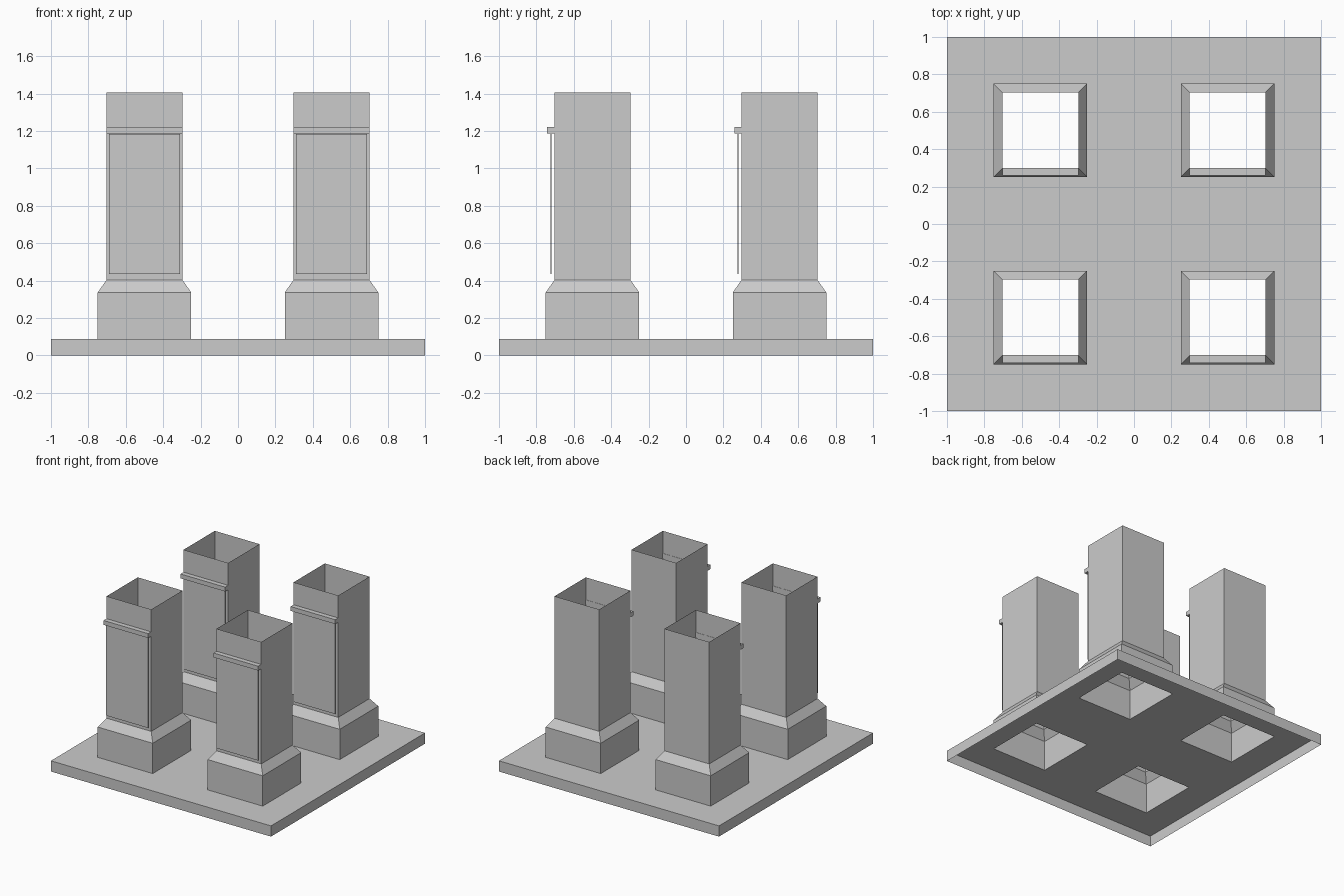
import bpy, bmesh

if "Cube" in bpy.data.objects:
    bpy.data.objects.remove(bpy.data.objects["Cube"])


def make_object(name, bm):
    bmesh.ops.recalc_face_normals(bm, faces=bm.faces)
    mesh = bpy.data.meshes.new(name)
    bm.to_mesh(mesh)
    bm.free()
    obj = bpy.data.objects.new(name, mesh)
    bpy.context.collection.objects.link(obj)
    return obj


def square_ring(bm, cx, cy, half, z):
    return [bm.verts.new((cx + sx * half, cy + sy * half, z))
            for sx, sy in ((-1, -1), (1, -1), (1, 1), (-1, 1))]


def square_tube(name, cx, cy, profile):
    """Open-ended square shell following (half width, height) pairs."""
    bm = bmesh.new()
    rings = [square_ring(bm, cx, cy, h, z) for h, z in profile]
    for a, b in zip(rings, rings[1:]):
        for i in range(4):
            j = (i + 1) % 4
            bm.faces.new((a[i], a[j], b[j], b[i]))
    return make_object(name, bm)


def box(name, x, y, z):
    """Box from (min, max) ranges."""
    bm = bmesh.new()
    bmesh.ops.create_cube(bm, size=1)
    for v in bm.verts:
        v.co = [r[0] if c < 0 else r[1] for c, r in zip(v.co, (x, y, z))]
    return make_object(name, bm)


SLAB_TOP = 0.088
FOOT = 0.25
SHAFT = 0.203

# Base slab: hollow underneath, with square openings below the stacks
bm = bmesh.new()
steps = (-1, -0.5 - FOOT, -0.5 + FOOT, 0.5 - FOOT, 0.5 + FOOT, 1)
grid = [[bm.verts.new((x, y, SLAB_TOP)) for y in steps] for x in steps]
for i in range(5):
    for j in range(5):
        if not (i in (1, 3) and j in (1, 3)):
            bm.faces.new((grid[i][j], grid[i + 1][j],
                          grid[i + 1][j + 1], grid[i][j + 1]))
# Merge the coplanar strips into larger faces
bmesh.ops.dissolve_limit(bm, angle_limit=0.01, verts=bm.verts, edges=bm.edges)
make_object("base_top", bm)
square_tube("base_skirt", 0, 0, [(1, 0), (1, SLAB_TOP)])

# Four hollow stacks, each with a front panel and a trim bar
for row, cy in (("front", -0.5), ("back", 0.5)):
    for side, cx in (("left", -0.5), ("right", 0.5)):
        tag = f"{row}_{side}"
        face = cy - SHAFT
        square_tube(f"stack_{tag}", cx, cy,
                    [(FOOT, SLAB_TOP), (FOOT, 0.337),
                     (SHAFT, 0.404), (SHAFT, 1.406)])
        box(f"panel_{tag}", (cx - 0.19, cx + 0.19),
            (face - 0.022, face - 0.016), (0.437, 1.184))
        box(f"trim_{tag}", (cx - SHAFT, cx + SHAFT),
            (face - 0.039, face + 0.002), (1.186, 1.222))
